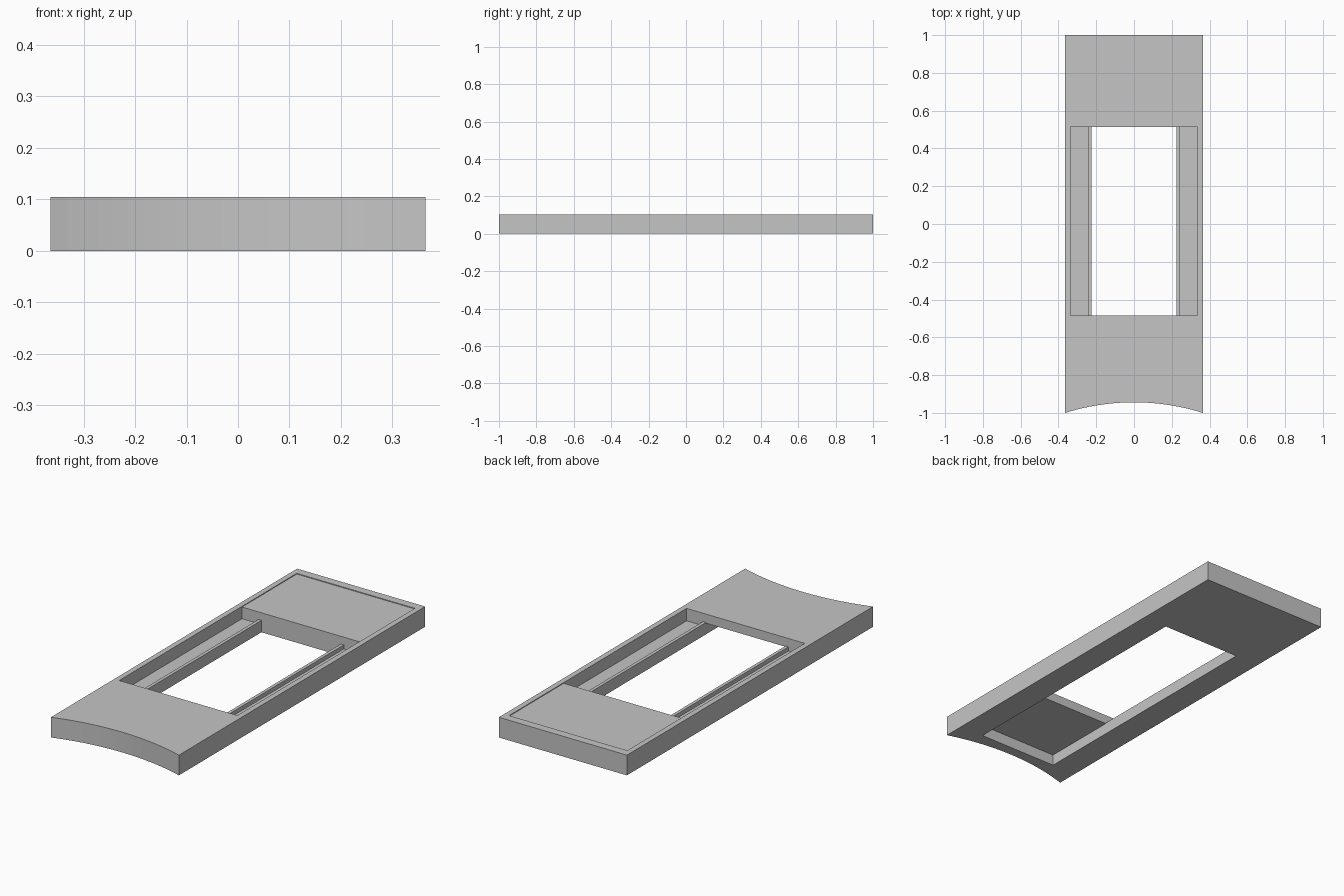
import bpy
import bmesh
from mathutils import Vector

cube = bpy.data.objects.get("Cube")
if cube:
    bpy.data.objects.remove(cube, do_unlink=True)

# Main dimensions
HALF_W, HEIGHT = 0.364, 0.104
OPEN_W, RAIL_OUT, RAIL_IN = 0.336, 0.243, 0.226
OPEN_FRONT, OPEN_BACK = -0.485, 0.513
LEDGE_Z, RAIL_Z, POCKET_Z = 0.04, 0.061, 0.057
ABOVE, BELOW = 0.2, -0.1

grey = bpy.data.materials.new("plain grey")
grey.use_nodes = True
colour = (0.56, 0.56, 0.56, 1)
grey.diffuse_color = colour
grey.node_tree.nodes["Principled BSDF"].inputs["Base Color"].default_value = colour


def prism(name, points, direction):
    """Extrude a closed outline of 3D points along a direction."""
    bm = bmesh.new()
    face = bm.faces.new([bm.verts.new(p) for p in points])
    new = bmesh.ops.extrude_face_region(bm, geom=[face])["geom"]
    moved = [v for v in new if isinstance(v, bmesh.types.BMVert)]
    bmesh.ops.translate(bm, verts=moved, vec=Vector(direction))
    bmesh.ops.recalc_face_normals(bm, faces=bm.faces)
    mesh = bpy.data.meshes.new(name)
    bm.to_mesh(mesh)
    bm.free()
    mesh.materials.append(grey)
    obj = bpy.data.objects.new(name, mesh)
    bpy.context.collection.objects.link(obj)
    return obj


def box(name, half_w, y0, y1, z0, z1):
    outline = [(-half_w, y0, z0), (half_w, y0, z0), (half_w, y1, z0), (-half_w, y1, z0)]
    return prism(name, outline, (0, 0, z1 - z0))


def cut(target, cutter):
    """Subtract the cutter, keep the result and remove the cutter."""
    cutter.hide_render = True
    mod = target.modifiers.new("cut", 'BOOLEAN')
    mod.operation, mod.solver, mod.object = 'DIFFERENCE', 'EXACT', cutter
    bpy.context.view_layer.update()
    graph = bpy.context.evaluated_depsgraph_get()
    result = bpy.data.meshes.new_from_object(target.evaluated_get(graph))
    target.modifiers.clear()
    target.data = result
    bpy.data.objects.remove(cutter, do_unlink=True)


# Long plate with a concave arc along its front end
SAG, STEPS = 0.056, 24
radius = (HALF_W ** 2 + SAG ** 2) / (2 * SAG)
arc = []
for i in range(STEPS + 1):
    x = HALF_W * (2 * i / STEPS - 1)
    arc.append((x, -1 + SAG - radius + (radius ** 2 - x ** 2) ** 0.5, 0))
plate = prism("frame_plate", arc + [(HALF_W, 1, 0), (-HALF_W, 1, 0)], (0, 0, HEIGHT))

# Window with a sunken ledge and a raised inner rail on each long side
half = [(RAIL_IN, BELOW), (RAIL_IN, RAIL_Z), (RAIL_OUT, RAIL_Z),
        (RAIL_OUT, LEDGE_Z), (OPEN_W, LEDGE_Z), (OPEN_W, ABOVE)]
section = half + [(-x, z) for x, z in reversed(half)]
cut(plate, prism("window_cutter", [(x, OPEN_FRONT, z) for x, z in section],
                 (0, OPEN_BACK - OPEN_FRONT, 0)))

# Pocket under the front end, open to the window
cut(plate, box("pocket_cutter", RAIL_IN, -0.89, OPEN_FRONT + 0.05, BELOW, POCKET_Z))

# Very shallow recess on top of the back end
cut(plate, box("back_recess_cutter", OPEN_W, OPEN_BACK - 0.05, 0.957, HEIGHT - 0.004, ABOVE))
